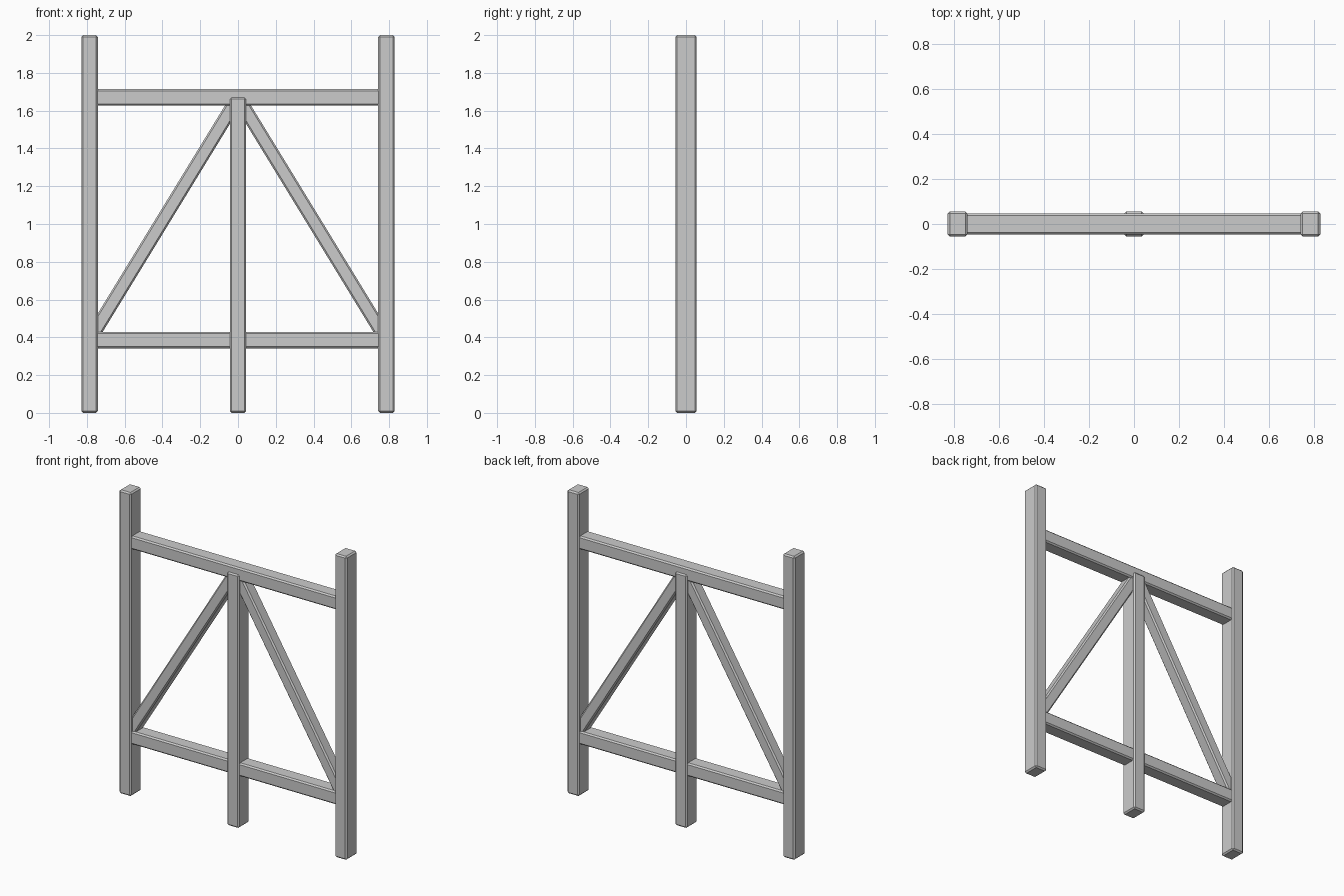
import bpy, math

if "Cube" in bpy.data.objects:
    bpy.data.objects.remove(bpy.data.objects["Cube"])

POST_X, LOW_Z, HIGH_Z = 0.786, 0.385, 1.67


def beam(name, start, end, width, depth, bevel=0.009):
    """Chamfered timber between two (x, z) points in the y = 0 plane."""
    dx, dz = end[0] - start[0], end[1] - start[1]
    bpy.ops.mesh.primitive_cube_add(
        size=1, location=((start[0] + end[0]) / 2, 0, (start[1] + end[1]) / 2),
        rotation=(0, math.atan2(dx, dz), 0))
    ob = bpy.context.object
    ob.name = name
    ob.scale = (width, depth, math.hypot(dx, dz))
    bpy.ops.object.transform_apply(location=False, rotation=False, scale=True)
    mod = ob.modifiers.new("chamfer", 'BEVEL')
    mod.width = bevel
    mod.segments = 1
    return ob


# Side posts and diagonal braces, mirrored left and right
for side, s in (("left", -1), ("right", 1)):
    beam(f"{side}_post", (s * POST_X, 0), (s * POST_X, 2), 0.087, 0.112)
    beam(f"{side}_brace", (s * POST_X, LOW_Z), (0, HIGH_Z), 0.073, 0.08)

# Short centre post
beam("centre_post", (0, 0), (0, HIGH_Z), 0.087, 0.112)

# Horizontal rails
for name, z in (("lower_rail", LOW_Z), ("upper_rail", HIGH_Z)):
    beam(name, (-POST_X, z), (POST_X, z), 0.087, 0.095)
